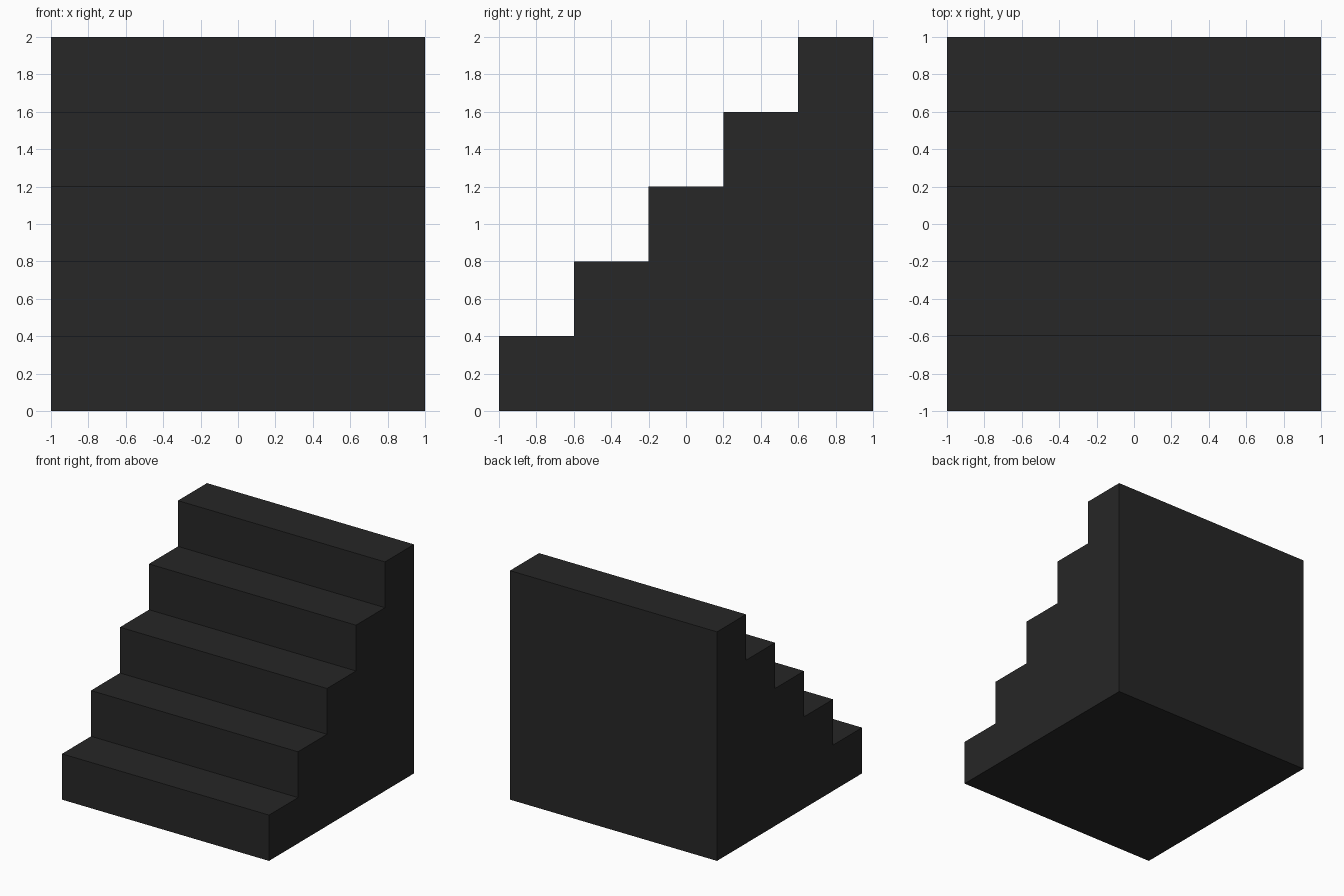
import bpy, bmesh

if "Cube" in bpy.data.objects:
    bpy.data.objects.remove(bpy.data.objects["Cube"])

STEPS = 5
SIZE = 2.0
RISE = SIZE / STEPS

# Stepped side profile (y, z), climbing from front to back
profile = [(-1.0, 0.0)]
for i in range(STEPS):
    y = -1.0 + i * RISE
    z = (i + 1) * RISE
    profile += [(y, z), (y + RISE, z)]
profile.append((1.0, 0.0))

# Solid staircase: profile extruded across the width
bm = bmesh.new()
side = bm.faces.new([bm.verts.new((-1.0, y, z)) for y, z in profile])
extruded = bmesh.ops.extrude_face_region(bm, geom=[side], use_keep_orig=True)
verts = [g for g in extruded["geom"] if isinstance(g, bmesh.types.BMVert)]
bmesh.ops.translate(bm, verts=verts, vec=(SIZE, 0, 0))
bmesh.ops.recalc_face_normals(bm, faces=bm.faces)

mesh = bpy.data.meshes.new("staircase")
bm.to_mesh(mesh)
bm.free()
stairs = bpy.data.objects.new("staircase", mesh)
bpy.context.collection.objects.link(stairs)

# Near-black finish
dark = bpy.data.materials.new("dark_finish")
dark.diffuse_color = (0.02, 0.02, 0.02, 1.0)
dark.use_nodes = True
dark.node_tree.nodes["Principled BSDF"].inputs["Base Color"].default_value = dark.diffuse_color
mesh.materials.append(dark)
